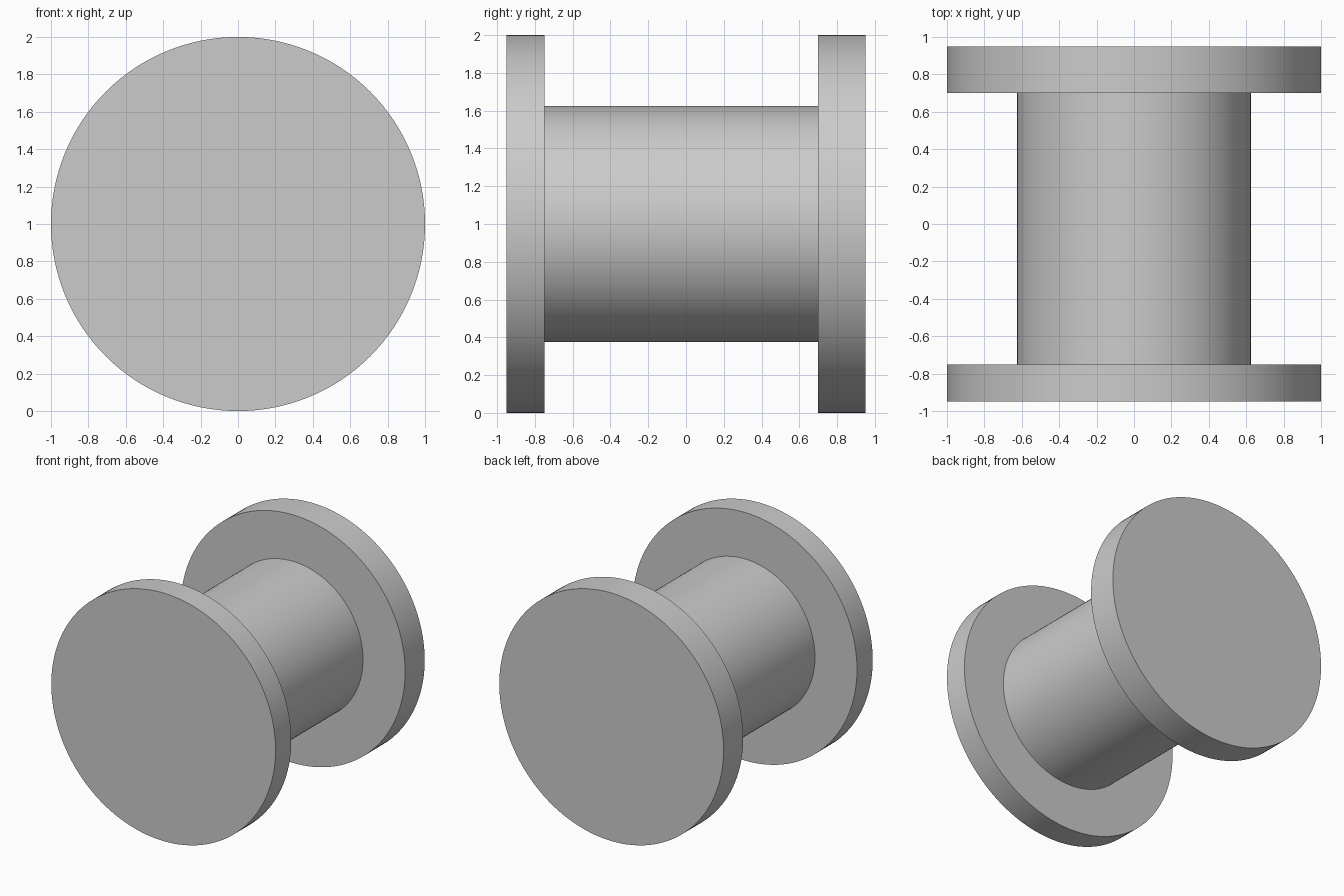
import bpy
import math

cube = bpy.data.objects.get("Cube")
if cube:
    bpy.data.objects.remove(cube, do_unlink=True)

# One plain grey for the whole spool
grey = bpy.data.materials.new("plain_grey")
grey.use_nodes = True
colour = (0.6, 0.6, 0.6, 1)
grey.diffuse_color = colour
grey.node_tree.nodes["Principled BSDF"].inputs["Base Color"].default_value = colour


def disc(name, radius, y_front, y_back):
    """Smooth cylinder lying along y, with its axis at z = 1."""
    bpy.ops.mesh.primitive_cylinder_add(
        vertices=128, radius=radius, depth=y_back - y_front,
        location=(0, (y_front + y_back) / 2, 1), rotation=(math.pi / 2, 0, 0))
    part = bpy.context.object
    part.name = name
    part.data.materials.append(grey)
    bpy.ops.object.transform_apply(location=False, rotation=True, scale=True)
    bpy.ops.object.shade_smooth_by_angle(angle=math.radians(30))
    return part


# Two end flanges joined by a narrower core
disc("front_flange", 1.0, -0.95, -0.75)
disc("core", 0.625, -0.75, 0.70)
disc("back_flange", 1.0, 0.70, 0.95)
